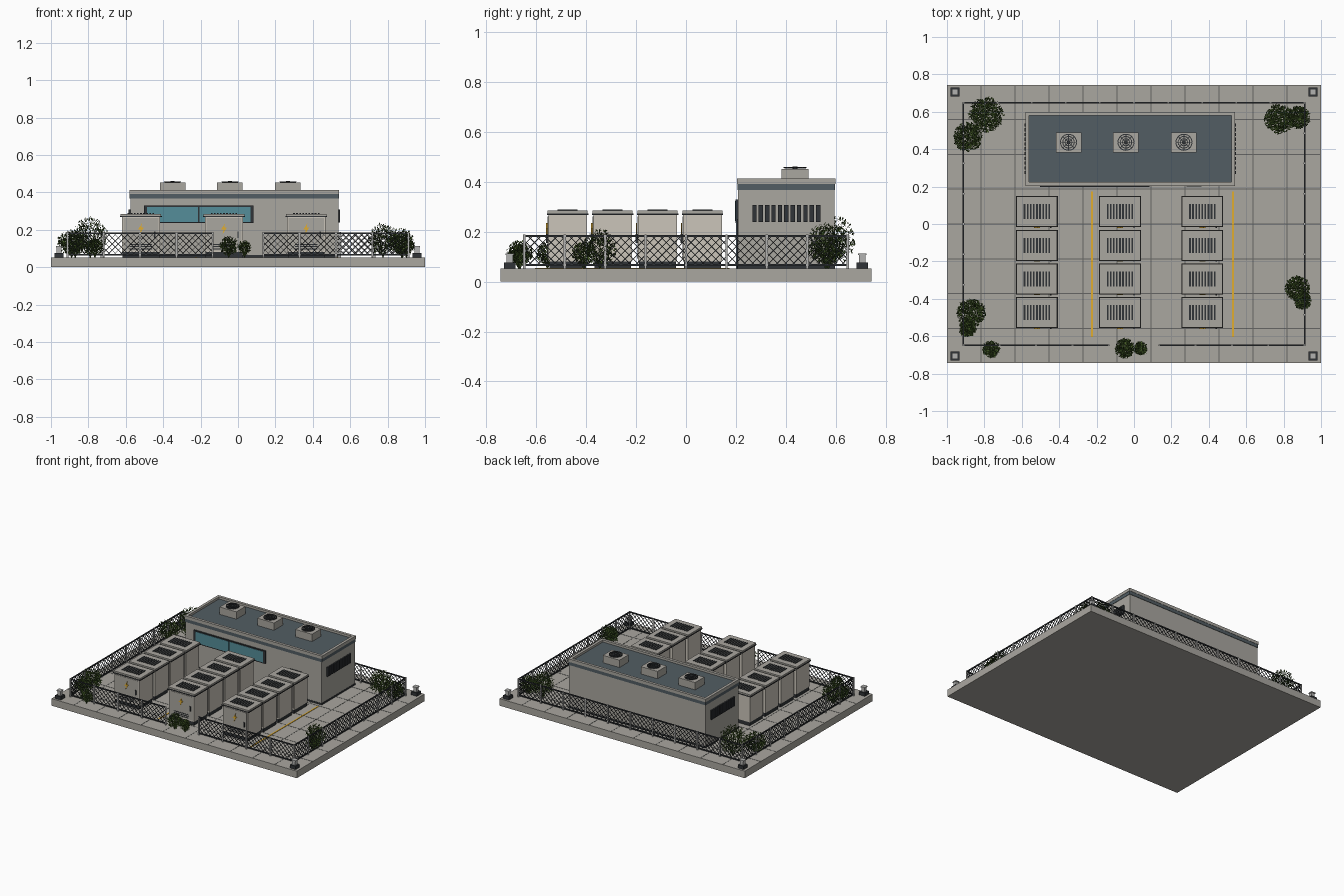
import bpy, bmesh, math, random
from mathutils import Matrix, Vector

random.seed(4)
cube = bpy.data.objects.get("Cube")
if cube:
    bpy.data.objects.remove(cube, do_unlink=True)


def material(name, r, g, b):
    m = bpy.data.materials.new(name)
    m.use_nodes = True
    m.diffuse_color = (r, g, b, 1)
    bsdf = next(n for n in m.node_tree.nodes if n.type == 'BSDF_PRINCIPLED')
    bsdf.inputs["Base Color"].default_value = (r, g, b, 1)
    return m


CONCRETE = material("concrete grey", .40, .385, .35)
JOINT = material("joint grey", .13, .13, .125)
CREAM = material("cabinet cream", .60, .56, .49)
DARK = material("dark metal", .03, .034, .038)
SLATE = material("roof slate", .085, .11, .125)
GLASS = material("teal glass", .09, .27, .32)
YELLOW = material("safety yellow", .75, .42, .03)
LEAF = material("leaf green", .045, .085, .018)
LEAF_LIGHT = material("light leaf green", .09, .16, .03)
STEEL = material("light steel", .45, .45, .44)


def finish(name, bm, *mats):
    me = bpy.data.meshes.new(name)
    bm.to_mesh(me)
    bm.free()
    for m in mats:
        me.materials.append(m)
    ob = bpy.data.objects.new(name, me)
    bpy.context.collection.objects.link(ob)
    return ob


def box(bm, x, y, z, sx, sy, sz):
    """Box centred on x, y with its underside at z."""
    mat = Matrix.Translation((x, y, z + sz / 2)) @ Matrix.Diagonal((sx, sy, sz, 1))
    bmesh.ops.create_cube(bm, size=1, matrix=mat)


def boxes(name, mat, items):
    bm = bmesh.new()
    for it in items:
        box(bm, *it)
    return finish(name, bm, mat)


def bar(bm, a, b, t):
    a, b = Vector(a), Vector(b)
    d = b - a
    mat = (Matrix.Translation((a + b) / 2) @ d.to_track_quat('Z', 'Y').to_matrix().to_4x4()
           @ Matrix.Diagonal((t, t, d.length, 1)))
    bmesh.ops.create_cube(bm, size=1, matrix=mat)


def copies(obs, places):
    """Place linked copies of parts built round the origin."""
    for i, (x, y) in enumerate(places):
        for ob in obs:
            o = ob
            if i:
                o = ob.copy()
                bpy.context.collection.objects.link(o)
            o.location = (x, y, 0)


# Ground slab with paving joints
G = .052
W, D = 2, 1.488
boxes("ground_slab", CONCRETE, [(0, 0, 0, W, D, G)])
joints = [(-1 + W * i / 11, 0, G - .001, .005, D - .01, .002) for i in range(1, 11)]
joints += [(0, -D / 2 + D * j / 8, G - .001, W - .01, .005, .002) for j in range(1, 8)]
boxes("paving_joints", JOINT, joints)
boxes("yellow_lane_lines", YELLOW, [(x, -.215, G, .01, .78, .003) for x in (-.225, .53)])

# Building: walls, slate band, open parapet, sunken roof
BX, BY, BW, BD = -.02, .402, 1.112, .386
boxes("building_walls", CONCRETE, [(BX, BY, G, BW, BD, .33)])
boxes("building_plinth", DARK, [(BX, BY, G, BW + .004, BD + .004, .012)])
boxes("roof_band", SLATE, [(BX, BY, .368, BW + .006, BD + .006, .025)])
pw = .02
boxes("parapet", CONCRETE,
      [(BX, BY + s * (BD - pw + .01) / 2, .392, BW + .01, pw, .022) for s in (-1, 1)]
      + [(BX + s * (BW - pw + .01) / 2, BY, .392, pw, BD - pw, .022) for s in (-1, 1)])
boxes("roof_surface", SLATE, [(BX, BY, .39, BW - .02, BD - .02, .008)])

# Front window, door and side louvres
FY = BY - BD / 2
boxes("window_frame", DARK, [(-.21, FY - .003, .236, .586, .014, .094)])
boxes("window_panes", GLASS, [(-.21 + s * .14, FY - .009, .243, .272, .006, .08) for s in (-1, 1)])
boxes("door_frame", DARK, [(.322, FY, G, .095, .01, .2)])
boxes("door", SLATE, [(.322, FY - .005, G, .08, .006, .19)])
boxes("side_louvres", DARK,
      [(BX + s * (BW / 2 + .004), .402 + .0255 * k, .24, .012, .017, .068)
       for s in (-1, 1) for k in range(-5, 6)])

# Rooftop cooling units
unit = boxes("cooling_unit_box", CONCRETE, [(0, 0, .398, .136, .107, .054)])
bm = bmesh.new()
for r in (.043, .031, .019):
    n = 24
    ring = [(r * math.cos(math.tau * k / n), r * math.sin(math.tau * k / n), .457) for k in range(n)]
    for k in range(n):
        bar(bm, ring[k - 1], ring[k], .005)
for k in range(8):
    a = math.tau * k / 8
    bar(bm, (0, 0, .455), (.043 * math.cos(a), .043 * math.sin(a), .455), .005)
bmesh.ops.create_cone(bm, cap_ends=True, segments=12, radius1=.01, radius2=.01, depth=.012,
                      matrix=Matrix.Translation((0, 0, .456)))
fan = finish("fan_grille", bm, DARK)
copies([unit, fan], [(x, .437) for x in (-.35, -.043, .267)])

# Power cabinets
CW, CD = .205, .155
f = -CD / 2
body = boxes("cabinet_body", CREAM, [(0, 0, .08, CW, CD, .19)])
base = boxes("cabinet_base", DARK, [(0, 0, G, CW - .008, CD - .008, .03)])
seam = boxes("cabinet_lid_trim", DARK, [(0, 0, .268, CW + .018, CD + .011, .006)])
lid = boxes("cabinet_lid", CONCRETE, [(0, 0, .274, CW + .012, CD + .005, .011)])
vent = boxes("cabinet_roof_vent", DARK, [(.0165 * k, 0, .284, .009, .08, .005) for k in range(-4, 5)])
door = boxes("cabinet_door", CONCRETE, [(0, f, .09, CW - .016, .006, .172)])
slats = boxes("cabinet_door_slats", DARK, [(0, f - .003, .096 + .012 * k, .12, .004, .005) for k in range(3)])
handle = boxes("cabinet_handle", DARK, [(.075, f - .005, .155, .008, .01, .035)])
bm = bmesh.new()
bolt = [(.006, .03), (-.016, -.004), (-.002, -.004), (-.008, -.03), (.016, .008), (.002, .008)]
face = bm.faces.new([bm.verts.new((x, f - .004, .205 + z)) for x, z in bolt])
out = bmesh.ops.extrude_face_region(bm, geom=[face])
bmesh.ops.translate(bm, vec=(0, -.005, 0), verts=[v for v in out["geom"] if isinstance(v, bmesh.types.BMVert)])
bmesh.ops.recalc_face_normals(bm, faces=bm.faces)
sign = finish("hazard_bolt", bm, YELLOW)
copies([body, base, seam, lid, vent, door, slats, handle, sign],
       [(x, .066 - .18 * j) for x in (-.519, -.075, .365) for j in range(4)])

# Fence: rails, posts and diamond wire mesh, with a gate gap at the front
rails, posts, wires = bmesh.new(), bmesh.new(), bmesh.new()
LOW, HIGH, PITCH = .066, .182, .033


def fence_run(a, b, bays):
    a, b = Vector(a), Vector(b)
    length, u = (b - a).length, (b - a).normalized()
    h = HIGH - LOW

    def at(s, z):
        p = a + u * s
        return (p.x, p.y, z)

    for z in (LOW, HIGH):
        bar(rails, at(0, z), at(length, z), .008)
    for k in range(bays + 1):
        s = length * k / bays
        bar(posts, at(s, G), at(s, HIGH + .006), .009)
    s = -h
    while s < length:
        lo, hi = max(s, 0), min(s + h, length)
        if hi - lo > .004:
            bar(wires, at(lo, LOW + lo - s), at(hi, LOW + hi - s), .0032)
            bar(wires, at(lo, HIGH - lo + s), at(hi, HIGH - hi + s), .0032)
        s += PITCH


FX, FD, GATE = .912, .648, .135
fence_run((-FX, FD), (FX, FD), 10)
for s in (-1, 1):
    fence_run((s * FX, -FD), (s * FX, FD), 8)
    fence_run((s * FX, -FD), (s * GATE, -FD), 4)
finish("fence_rails", rails, DARK)
finish("fence_posts", posts, STEEL)
finish("fence_mesh", wires, DARK)

# Corner lamps
corners = [(sx * .957, sy * .706) for sx in (-1, 1) for sy in (-1, 1)]
copies([boxes("lamp_base", DARK, [(0, 0, G, .046, .046, .024)]),
        boxes("lamp_column", STEEL, [(0, 0, .076, .026, .026, .03), (0, 0, .106, .034, .034, .007)])],
       corners)


# Bushes: loose balls of small leaf blades on thin stems
def bush(x, y, r, top):
    bm = bmesh.new()
    low = G + .012
    mid, half = (top + low) / 2, (top - low) / 2
    for k in range(int(9500 * r)):
        d = Vector([random.gauss(0, 1) for _ in range(3)]).normalized()
        d *= random.uniform(.25, 1) ** .5
        c = Vector((x + d.x * r, y + d.y * r, mid + d.z * half))
        rot = Matrix.Rotation(random.uniform(0, math.tau), 4, 'Z') @ Matrix.Rotation(random.uniform(-1.2, 1.2), 4, 'X')
        size = random.uniform(.006, .011)
        m = Matrix.Translation(c) @ rot @ Matrix.Diagonal((size * .6, size, 1, 1))
        fc = bm.faces.new([bm.verts.new(m @ Vector(p)) for p in ((0, -1, 0), (.7, 0, 0), (0, 1, 0), (-.7, 0, 0))])
        fc.material_index = int(random.random() < .3)
    for k in range(6):
        a = math.tau * k / 6
        bar(bm, (x, y, G), (x + r * .6 * math.cos(a), y + r * .6 * math.sin(a), mid + half * .4), .004)
    finish("bush", bm, LEAF, LEAF_LIGHT)


for spot in [(-.79, .585, .095, .27), (-.89, .465, .078, .2), (.775, .56, .08, .235), (.88, .57, .062, .185),
             (-.87, -.475, .078, .2), (-.89, -.555, .048, .16), (-.765, -.67, .045, .15),
             (-.05, -.665, .053, .165), (.035, -.665, .036, .145), (.875, -.345, .068, .21), (.9, -.41, .047, .16)]:
    bush(*spot)
